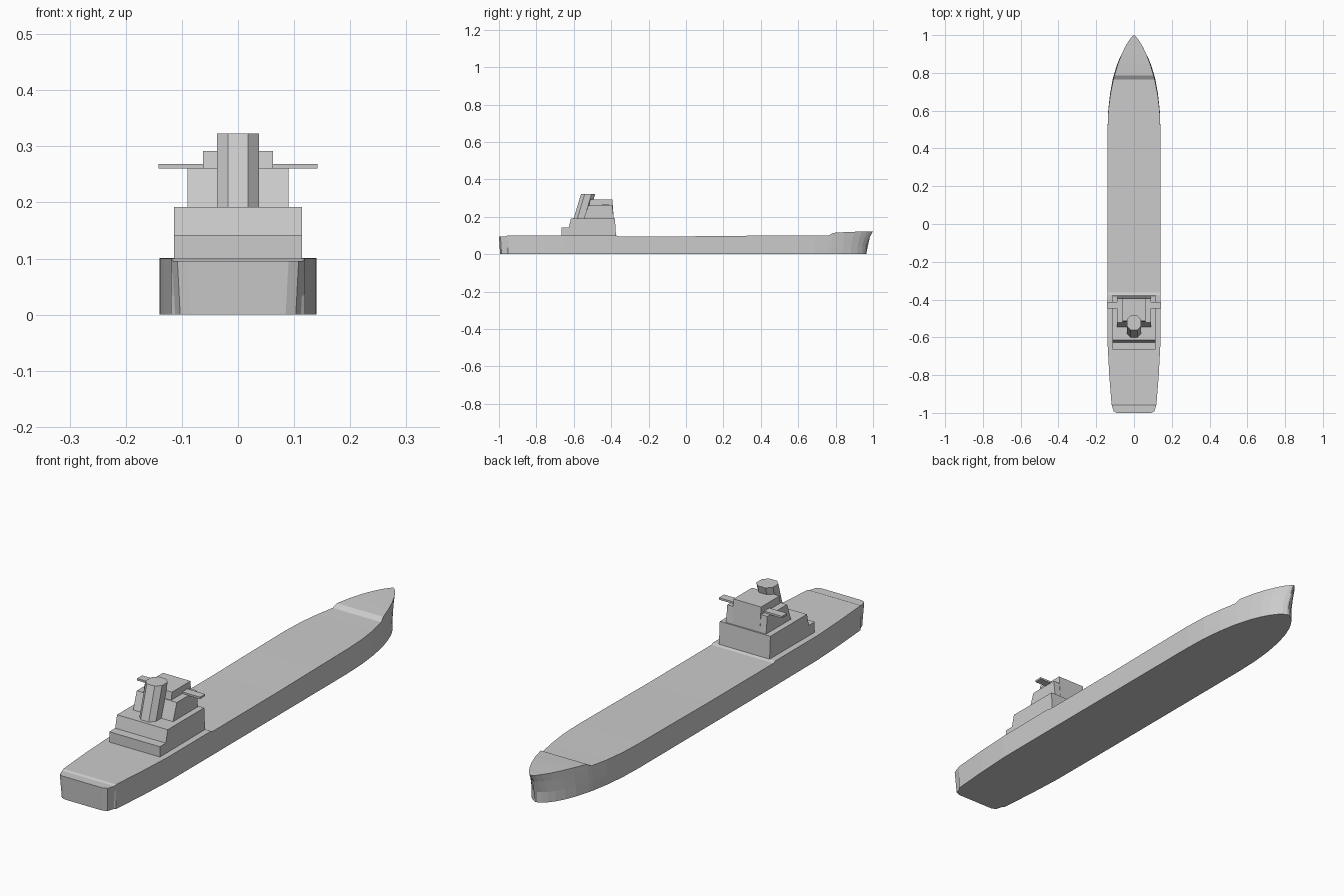
import bpy, bmesh, math

if "Cube" in bpy.data.objects:
    bpy.data.objects.remove(bpy.data.objects["Cube"])


def finish(name, bm):
    bmesh.ops.recalc_face_normals(bm, faces=bm.faces)
    mesh = bpy.data.meshes.new(name)
    bm.to_mesh(mesh)
    bm.free()
    ob = bpy.data.objects.new(name, mesh)
    bpy.context.collection.objects.link(ob)
    return ob


def prism(name, profile, x0, x1):
    """Extrude a (y, z) side profile from x0 to x1."""
    bm = bmesh.new()
    a = [bm.verts.new((x0, y, z)) for y, z in profile]
    b = [bm.verts.new((x1, y, z)) for y, z in profile]
    bm.faces.new(a)
    bm.faces.new(b[::-1])
    n = len(a)
    for i in range(n):
        j = (i + 1) % n
        bm.faces.new((a[i], b[i], b[j], a[j]))
    return finish(name, bm)


# Hull stations: y, deck half width, deck height
stations = [(-1.0, 0.09, 0.096), (-0.992, 0.108, 0.096), (-0.963, 0.117, 0.096),
            (-0.953, 0.119, 0.1), (-0.8, 0.131, 0.1), (-0.65, 0.139, 0.1),
            (-0.375, 0.14, 0.101), (-0.363, 0.14, 0.096), (0.05, 0.14, 0.096),
            (0.3, 0.14, 0.0985), (0.5, 0.14, 0.1)]
for y, z in [(0.6, 0.1), (0.69, 0.1), (0.765, 0.101), (0.785, 0.114), (0.85, 0.118),
             (0.9, 0.12), (0.94, 0.121), (0.97, 0.122), (0.988, 0.122), (0.999, 0.123)]:
    stations.append((y, 0.14 * (1 - ((y - 0.5) / 0.5) ** 2) ** 0.75, z))

# Hull lofted through levels, with a raked stem and fuller waterline
bm = bmesh.new()
rings = []
for y, w, z in stations:
    t = max(0, (y - 0.5) / 0.5)
    ring = []
    for level, rake, power in [(0, 0.036, 0.62), (0.35, 0.034, 0.64),
                               (0.75, 0.016, 0.70), (1, 0, 0.75)]:
        half = 0.14 * (1 - t * t) ** power if t > 0 else w
        yy = y - rake * t ** 3
        if y < -0.96:
            half -= 0.005 * (1 - level)
            yy += 0.006 * (1 - level)
        ring.append((half, yy, z * level))
    pts = ring + [(-x, b, c) for x, b, c in reversed(ring)]
    rings.append([bm.verts.new(p) for p in pts])
for a, b in zip(rings, rings[1:]):
    for i in range(8):
        j = (i + 1) % 8
        bm.faces.new((a[i], a[j], b[j], b[i]))
bm.faces.new(rings[0])
bm.faces.new(rings[-1][::-1])
finish("hull", bm)

# Deckhouse with a low aft step
prism("deckhouse", [(-0.665, 0.09), (-0.665, 0.142), (-0.627, 0.142), (-0.615, 0.192),
                    (-0.38, 0.192), (-0.374, 0.09)], -0.114, 0.114)

# Bridge tier and wheelhouse
prism("bridge_tier", [(-0.547, 0.19), (-0.522, 0.261), (-0.394, 0.261), (-0.386, 0.19)],
      -0.09, 0.09)
prism("wheelhouse", [(-0.53, 0.19), (-0.513, 0.292), (-0.394, 0.292), (-0.386, 0.19)],
      -0.062, 0.062)

# Bridge wings
for side, s in (("left", -1), ("right", 1)):
    prism("bridge_wing_" + side, [(-0.447, 0.26), (-0.447, 0.268), (-0.414, 0.268),
                                  (-0.414, 0.26)], s * 0.05, s * 0.142)

# Raked octagonal funnel
bm = bmesh.new()
outline = [(0.018, -0.038), (0.037, -0.018), (0.037, 0.018), (0.018, 0.038)]
outline += [(-x, y) for x, y in reversed(outline)]
low = [bm.verts.new((x, y - 0.563, 0.19)) for x, y in outline]
top = [bm.verts.new((x, y - 0.523, 0.323)) for x, y in outline]
bm.faces.new(low[::-1])
bm.faces.new(top)
for i in range(8):
    j = (i + 1) % 8
    bm.faces.new((low[i], low[j], top[j], top[i]))
finish("funnel", bm)
